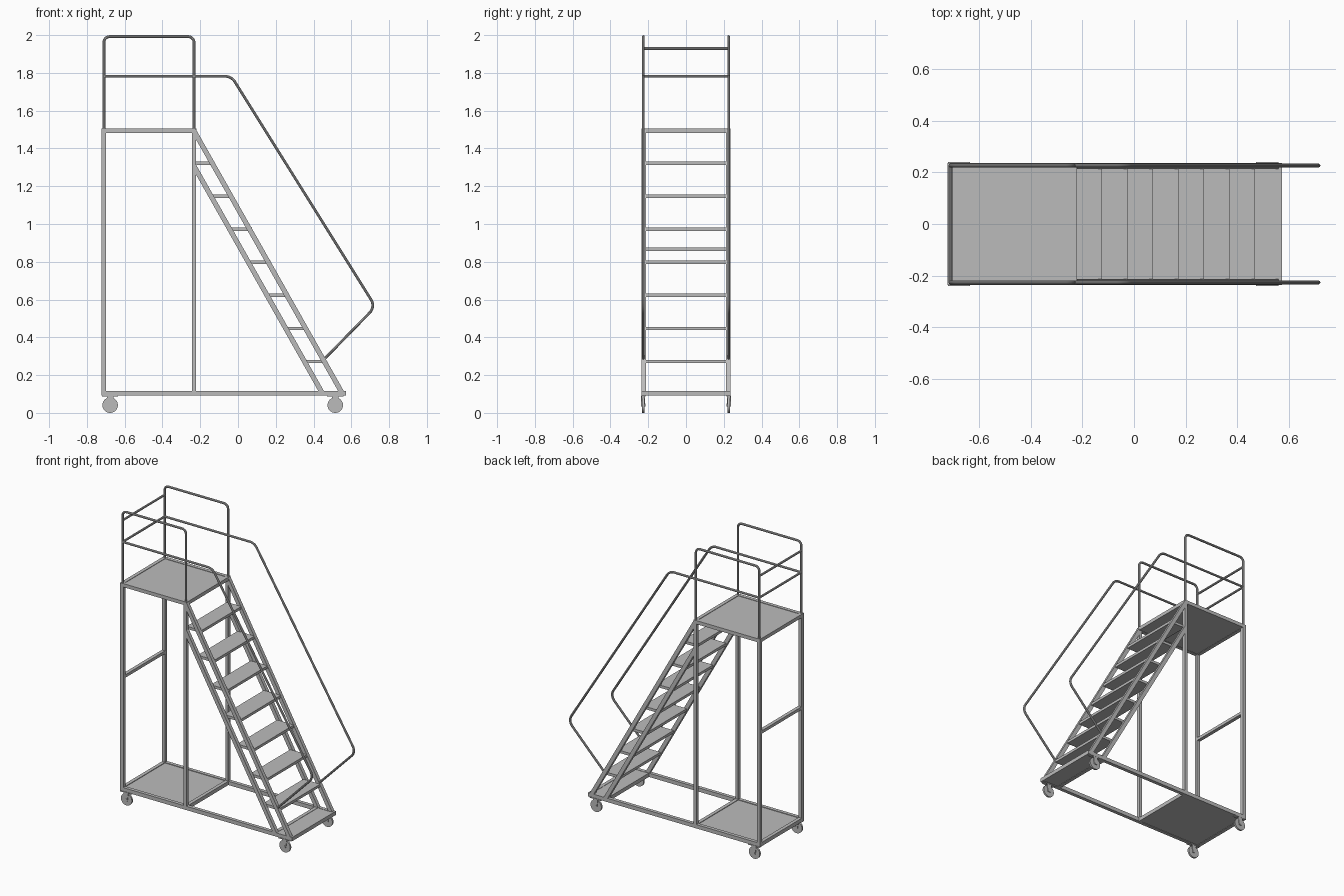
import bpy
import math
from mathutils import Vector

cube = bpy.data.objects.get("Cube")
if cube:
    bpy.data.objects.remove(cube, do_unlink=True)

grey = bpy.data.materials.new("grey steel")
grey.use_nodes = True
grey.diffuse_color = (0.5, 0.5, 0.5, 1)
grey.node_tree.nodes["Principled BSDF"].inputs["Base Color"].default_value = grey.diffuse_color

SIDES = (("right", -1), ("left", 1))
BACK, MID, FRONT = -0.71, -0.233, 0.56   # x of the frame's cross lines
BAR = 0.024                              # square tube size
Y, RAIL_Y = 0.224, 0.226                 # side frame and handrail planes
BASE_Z, DECK_Z = 0.104, 1.493


def prism(name, outline, y0, y1):
    """Extrude an (x, z) outline between two y values."""
    n = len(outline)
    verts = [(x, y, z) for y in (y0, y1) for x, z in outline]
    faces = [tuple(range(n)), tuple(range(2 * n - 1, n - 1, -1))]
    faces += [(i, i + n, (i + 1) % n + n, (i + 1) % n) for i in range(n)]
    mesh = bpy.data.meshes.new(name)
    mesh.from_pydata(verts, [], faces)
    mesh.materials.append(grey)
    ob = bpy.data.objects.new(name, mesh)
    bpy.context.collection.objects.link(ob)
    # Make all normals point outwards
    bpy.context.view_layer.objects.active = ob
    ob.select_set(True)
    bpy.ops.object.mode_set(mode='EDIT')
    bpy.ops.mesh.select_all(action='SELECT')
    bpy.ops.mesh.normals_make_consistent(inside=False)
    bpy.ops.object.mode_set(mode='OBJECT')
    ob.select_set(False)
    return ob


def box(name, x0, x1, y0, y1, z0, z1):
    return prism(name, [(x0, z0), (x1, z0), (x1, z1), (x0, z1)], y0, y1)


def cross_bar(name, x, z, h=BAR):
    box(name, x - BAR / 2, x + BAR / 2, -Y, Y, z - h / 2, z + h / 2)


def fillet(points, radii, steps=7):
    """Round the inner corners of a path with arcs."""
    pts = [Vector(p) for p in points]
    out = [pts[0]]
    for a, b, c, r in zip(pts, pts[1:], pts[2:], radii):
        u, v = (a - b).normalized(), (c - b).normalized()
        half = u.angle(v) / 2
        centre = b + (u + v).normalized() * r / math.sin(half)
        p, q = b + u * r / math.tan(half), b + v * r / math.tan(half)
        out += [centre + (p.lerp(q, i / steps) - centre).normalized() * r
                for i in range(steps + 1)]
    return out + [pts[-1]]


def tube(name, points, radii=(), thick=0.0075):
    curve = bpy.data.curves.new(name, 'CURVE')
    curve.dimensions = '3D'
    curve.bevel_depth = thick
    curve.bevel_resolution = 3
    curve.use_fill_caps = True
    path = fillet(points, radii)
    spline = curve.splines.new('POLY')
    spline.points.add(len(path) - 1)
    for sp, p in zip(spline.points, path):
        sp.co = (*p, 1)
    curve.materials.append(grey)
    ob = bpy.data.objects.new(name, curve)
    bpy.context.collection.objects.link(ob)
    bpy.context.view_layer.objects.active = ob
    ob.select_set(True)
    bpy.ops.object.convert(target='MESH')
    bpy.ops.object.shade_smooth_by_angle()
    bpy.context.object.select_set(False)


def stair_x(z):
    """Front edge of the stair slope at a height."""
    return -0.222 + (1.5 - z) * 0.565


def disc(name, x, y, z, radius, depth):
    bpy.ops.mesh.primitive_cylinder_add(vertices=32, radius=radius, depth=depth,
                                        location=(x, y, z), rotation=(math.pi / 2, 0, 0))
    ob = bpy.context.object
    ob.name = name
    ob.data.materials.append(grey)
    bpy.ops.object.shade_smooth_by_angle()
    ob.select_set(False)


for o in bpy.context.selected_objects:
    o.select_set(False)

for side, s in SIDES:
    y0, y1 = s * Y - BAR / 2, s * Y + BAR / 2
    # Posts, base beams and platform beams
    for name, x in (("back", BACK), ("middle", MID)):
        w = 0.012 if x == BACK else 0.0105
        box(f"{side}_{name}_post", x - w, x + w, y0, y1, BASE_Z, 1.5)
    box(f"{side}_base_beam", -0.722, 0.572, y0, y1, 0.091, 0.117)
    box(f"{side}_platform_beam", -0.722, -0.222, y0, y1, 1.481, 1.505)

    # Sloping stringers
    front, w, low = stair_x(0.11), 0.03, 0.105
    prism(f"{side}_front_stringer",
          [(-0.222 - w, 1.5), (-0.222, 1.5), (front, 0.11), (front - w, 0.11)], y0, y1)
    top = 1.5 - low / 0.565
    prism(f"{side}_back_stringer",
          [(-0.222, top - w / 0.565), (-0.222, top),
           (front - low, 0.11), (front - low - w, 0.11)], y0, y1)

    # Platform hoop and long handrail
    y = s * RAIL_Y
    tube(f"{side}_hoop", [(BACK, y, 1.49), (BACK, y, 1.992), (MID, y, 1.992), (MID, y, 1.49)],
         (0.03, 0.03))
    tube(f"{side}_handrail", [(BACK, y, 1.782), (-0.035, y, 1.782),
                              (0.728, y, 0.562), (0.455, y, 0.283)], (0.06, 0.055))

    # Casters: mounting plate, fork and wheel
    for name, x in (("back", -0.677), ("front", 0.515)):
        yc = s * 0.227
        box(f"{side}_{name}_caster_plate", x - 0.043, x + 0.043,
            yc - 0.012, yc + 0.012, 0.087, 0.093)
        disc(f"{side}_{name}_wheel", x, yc, 0.041, 0.041, 0.012)
        for k in (-1, 1):
            yf = yc + k * 0.009
            prism(f"{side}_{name}_fork", [(x - 0.018, 0.09), (x + 0.018, 0.09),
                                          (x + 0.01, 0.033), (x - 0.01, 0.033)],
                  yf - 0.002, yf + 0.002)
        disc(f"{side}_{name}_axle", x, yc, 0.041, 0.008, 0.024)

# Cross members of the base and platform
for x in (BACK, MID, 0.44, FRONT):
    cross_bar("base_cross_bar", x, BASE_Z, 0.026)
for x in (BACK, MID):
    cross_bar("platform_cross_bar", x, DECK_Z)
cross_bar("back_brace", BACK, 0.866, 0.02)

# Flat decks
box("platform_deck", BACK, MID, -Y, Y, 1.483, 1.502)
box("base_deck", BACK, MID, -Y, Y, 0.094, 0.113)
box("bottom_step", 0.44, FRONT, -Y, Y, 0.094, 0.115)

# Stair treads
for i in range(7):
    z = 1.322 - i * 0.175
    f = stair_x(z)
    box("step", max(f - 0.13, -0.235), f - 0.003, -0.215, 0.215, z - 0.009, z + 0.009)

# Rails closing the back of the platform
for z in (1.929, 1.782):
    tube("back_rail", [(BACK, -RAIL_Y, z), (BACK, RAIL_Y, z)])
